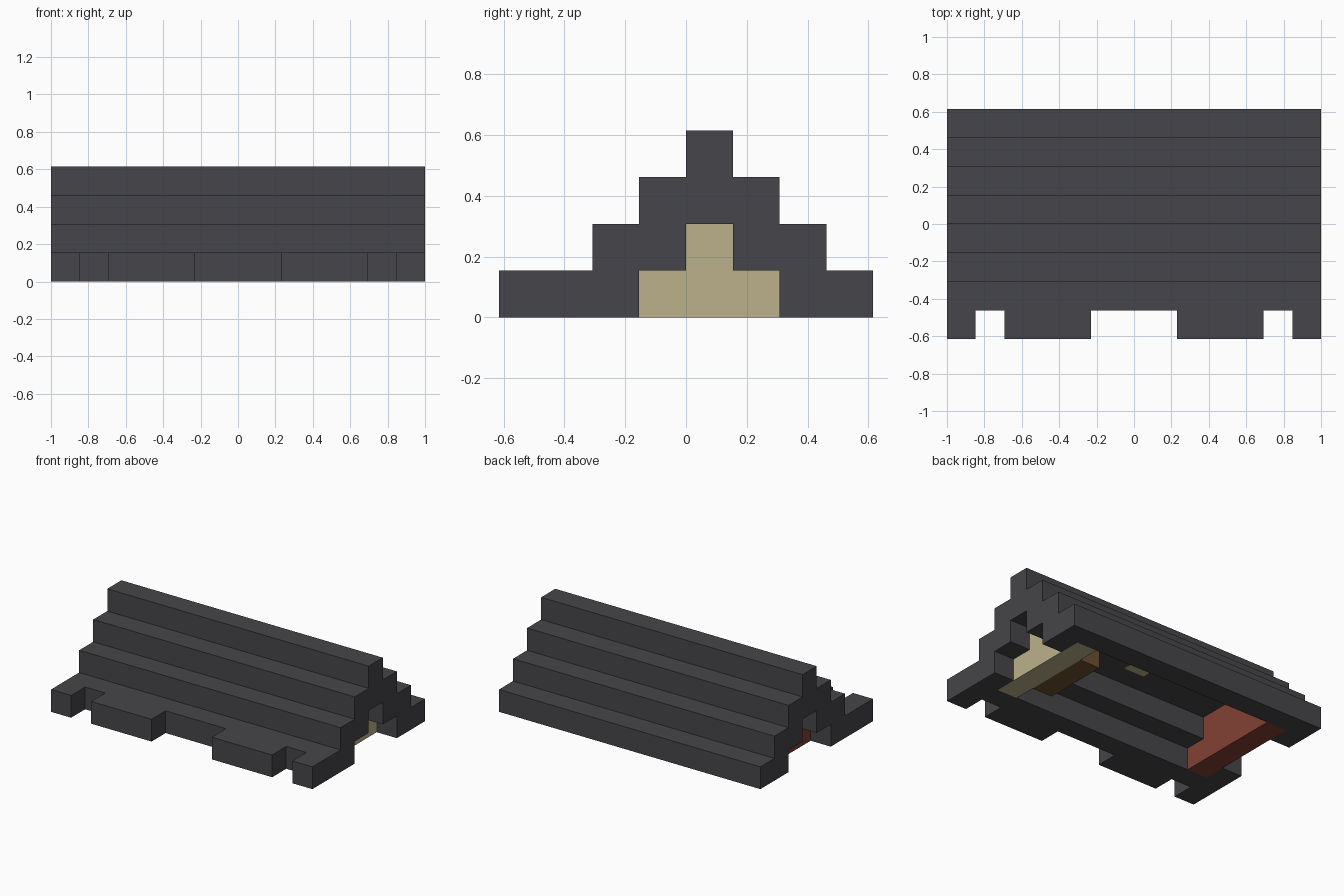
import bpy, bmesh
from mathutils import Vector

cube = bpy.data.objects.get("Cube")
if cube:
    bpy.data.objects.remove(cube, do_unlink=True)

NX, NY = 13, 8          # blocks along and across the roof
U = 2 / NX              # block size


def material(name, rgb):
    m = bpy.data.materials.new(name)
    m.use_nodes = True
    m.diffuse_color = (*rgb, 1)
    m.node_tree.nodes["Principled BSDF"].inputs["Base Color"].default_value = (*rgb, 1)
    return m


CHARCOAL = material("charcoal", (0.061, 0.060, 0.067))
CREAM = material("cream", (0.497, 0.440, 0.254))
RED = material("brick red", (0.223, 0.051, 0.034))
BROWN = material("brown", (0.156, 0.080, 0.030))


def add_part(name, bm, mat):
    me = bpy.data.meshes.new(name)
    bm.to_mesh(me)
    bm.free()
    me.materials.append(mat)
    ob = bpy.data.objects.new(name, me)
    bpy.context.collection.objects.link(ob)
    return ob


def block_part(name, cells, mat):
    """Skin a set of unit blocks with outer faces only, merged into flat panels."""
    cells = set(cells)
    bm = bmesh.new()
    for cell in cells:
        c = Vector(cell)
        for axis in range(3):
            for side in (0, 1):
                n = Vector((0, 0, 0))
                n[axis] = 2 * side - 1
                if tuple(int(v) for v in c + n) in cells:
                    continue
                a, b = Vector((0, 0, 0)), Vector((0, 0, 0))
                a[(axis + 1) % 3] = b[(axis + 2) % 3] = 1
                o = c + (n if side else Vector((0, 0, 0)))
                quad = [o, o + a, o + a + b, o + b]
                if not side:
                    quad.reverse()
                bm.faces.new([bm.verts.new(((p.x - NX / 2) * U, (p.y - NY / 2) * U, p.z * U))
                              for p in quad])
    bmesh.ops.remove_doubles(bm, verts=bm.verts, dist=U / 100)
    bmesh.ops.dissolve_limit(bm, angle_limit=0.01, verts=bm.verts, edges=bm.edges)
    return add_part(name, bm, mat)


# Stepped cross-sections: range across the roof for each layer
OUTER = [(0, 8), (2, 7), (3, 6), (4, 5)]
HOLLOW = [(2, 7), (3, 6)]
DOORWAY = [(3, 6), (4, 5)]
NOTCHES = (1, 5, 6, 7, 11)


def section(x, steps):
    return {(x, y, z) for z, (lo, hi) in enumerate(steps) for y in range(lo, hi)}


# Roof shell: hollow inside, smaller openings at both ends, notched front eave
roof = set()
for x in range(NX):
    opening = DOORWAY if x in (0, NX - 1) else HOLLOW
    roof |= section(x, OUTER) - section(x, opening)
roof -= {(x, 0, 0) for x in NOTCHES}
block_part("stepped_roof", roof, CHARCOAL)

# Gable walls set one block in from the ends
block_part("left_gable_wall", section(NX - 2, HOLLOW), CREAM)
block_part("right_gable_wall", section(1, HOLLOW), RED)

# Low beam behind the cream gable
block_part("inner_beam", section(NX - 3, [(3, 6)]), BROWN)

# Thin ceiling panel in the middle of the hollow
bm = bmesh.new()
bmesh.ops.create_cube(bm, size=1)
bmesh.ops.scale(bm, vec=(U, U, 0.004), verts=bm.verts)
bmesh.ops.translate(bm, vec=(0, U / 2, 2 * U - 0.002), verts=bm.verts)
add_part("ceiling_panel", bm, CREAM)
